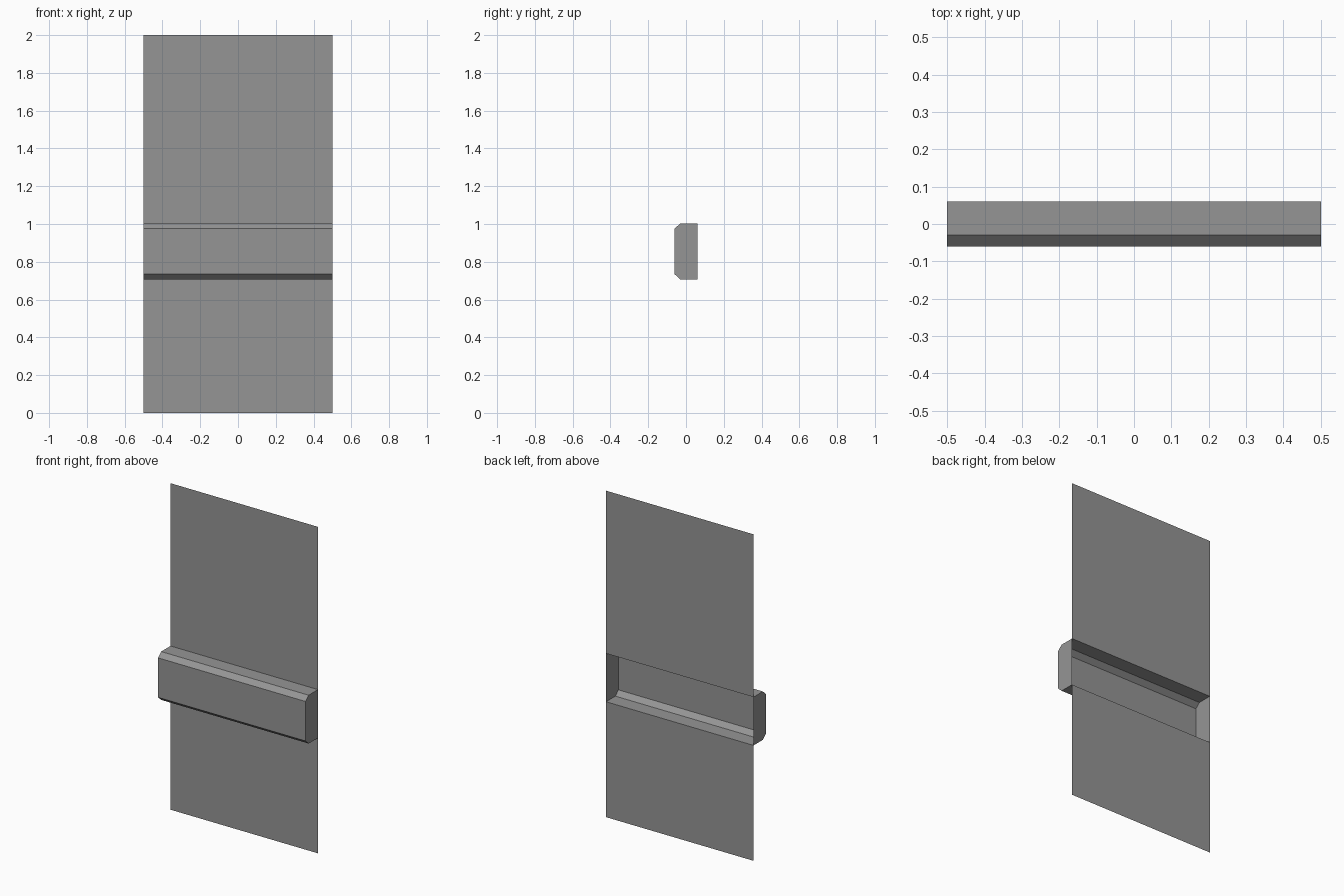
import bpy
import bmesh

cube = bpy.data.objects.get("Cube")
if cube:
    bpy.data.objects.remove(cube, do_unlink=True)

# Single flat grey for the whole panel
GREY = (0.3, 0.3, 0.3, 1.0)
grey = bpy.data.materials.new("plain_grey")
grey.use_nodes = True
grey.diffuse_color = GREY
grey.node_tree.nodes["Principled BSDF"].inputs["Base Color"].default_value = GREY

HALF_WIDTH = 0.5
BACK, FRONT, BEVEL = 0.06, -0.06, 0.03
HEIGHT, RAIL_LOW, RAIL_HIGH, BEVEL_Z = 2.0, 0.707, 1.003, 0.027

# Rail cross-section in (y, z), open toward the back
rail = [
    (BACK, RAIL_LOW),
    (FRONT + BEVEL, RAIL_LOW),
    (FRONT, RAIL_LOW + BEVEL_Z),
    (FRONT, RAIL_HIGH - BEVEL_Z),
    (FRONT + BEVEL, RAIL_HIGH),
    (BACK, RAIL_HIGH),
]
profile = [(BACK, 0)] + rail + [(BACK, HEIGHT)]

bm = bmesh.new()
right, left = ([bm.verts.new((x, y, z)) for y, z in profile]
               for x in (-HALF_WIDTH, HALF_WIDTH))

# Wall sheets and rail faces swept across the width
for i in range(len(profile) - 1):
    bm.faces.new((right[i], left[i], left[i + 1], right[i + 1]))

# Rail end caps
bm.faces.new(right[1:-1])
bm.faces.new(left[-2:0:-1])
bm.normal_update()

mesh = bpy.data.meshes.new("wall_with_rail")
bm.to_mesh(mesh)
bm.free()
mesh.materials.append(grey)
wall = bpy.data.objects.new("wall_with_rail", mesh)
bpy.context.collection.objects.link(wall)
